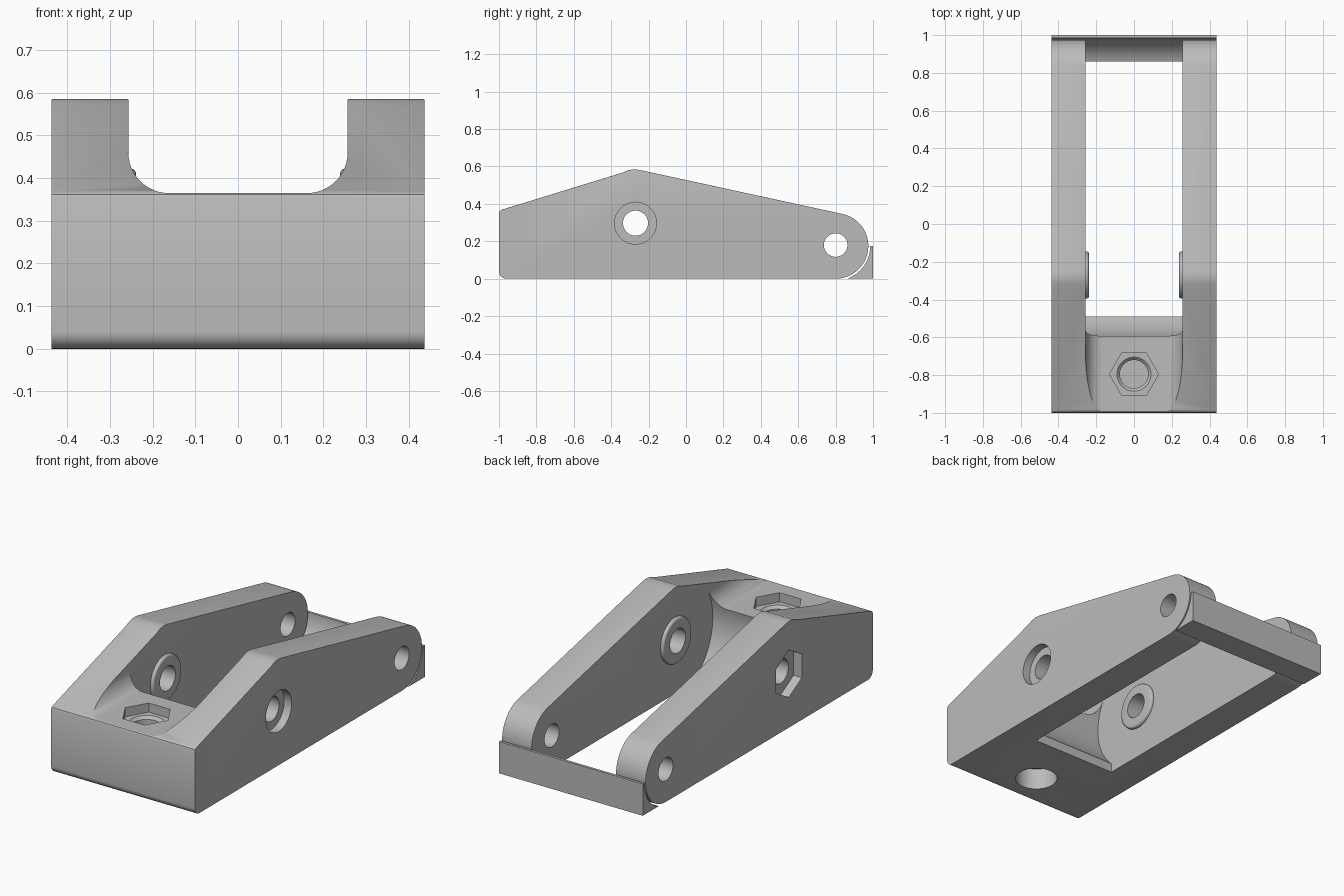
import bpy, bmesh, math
from mathutils import Matrix, Vector

old = bpy.data.objects.get("Cube")
if old:
    bpy.data.objects.remove(old, do_unlink=True)

HALF, INNER = 0.437, 0.257          # outer and inner faces of the arms
FLOOR = 0.365                       # top of the front block
BOLT = (-0.27, 0.297)               # y, z of the side bolt
PIN = (0.8, 0.175)                  # y, z of the rear pin

grey = bpy.data.materials.new("plain grey")
grey.use_nodes = True
colour = (0.5, 0.5, 0.5, 1)
grey.diffuse_color = colour
grey.node_tree.nodes["Principled BSDF"].inputs["Base Color"].default_value = colour


def make(name, bm):
    bmesh.ops.recalc_face_normals(bm, faces=bm.faces)
    mesh = bpy.data.meshes.new(name)
    bm.to_mesh(mesh)
    bm.free()
    mesh.materials.append(grey)
    ob = bpy.data.objects.new(name, mesh)
    bpy.context.collection.objects.link(ob)
    return ob


def prism(name, points, direction):
    """Extrude a closed loop of 3D points."""
    bm = bmesh.new()
    face = bm.faces.new([bm.verts.new(p) for p in points])
    out = bmesh.ops.extrude_face_region(bm, geom=[face])
    verts = [g for g in out["geom"] if isinstance(g, bmesh.types.BMVert)]
    bmesh.ops.translate(bm, verts=verts, vec=direction)
    return make(name, bm)


def side_prism(name, yz, half=HALF):
    return prism(name, [(-half, y, z) for y, z in yz], (2 * half, 0, 0))


def arc(cx, cy, r, a0, a1, n):
    steps = [math.radians(a0 + (a1 - a0) * i / n) for i in range(n + 1)]
    return [(cx + r * math.cos(a), cy + r * math.sin(a)) for a in steps]


def rod(name, start, end, r, sides=48, r2=None, soft=0):
    """Cylinder, cone or hexagon between two points, optionally with a soft far rim."""
    a, b = Vector(start), Vector(end)
    bm = bmesh.new()
    bmesh.ops.create_cone(bm, cap_ends=True, segments=sides, radius1=r,
                          radius2=r if r2 is None else r2, depth=(b - a).length)
    if soft:
        rim = [e for e in bm.edges if all(v.co.z > 0 for v in e.verts)]
        bmesh.ops.bevel(bm, geom=rim, offset=soft, segments=4, profile=0.5, affect='EDGES')
    turn = (b - a).to_track_quat('Z', 'Y').to_matrix().to_4x4()
    bmesh.ops.transform(bm, verts=bm.verts, matrix=Matrix.Translation((a + b) / 2) @ turn)
    return make(name, bm)


def boolean(ob, tool, operation='DIFFERENCE'):
    mod = ob.modifiers.new("shape", 'BOOLEAN')
    mod.object, mod.operation, mod.solver = tool, operation, 'EXACT'
    graph = bpy.context.evaluated_depsgraph_get()
    mesh = bpy.data.meshes.new_from_object(ob.evaluated_get(graph))
    ob.modifiers.clear()
    ob.data = mesh
    bpy.data.objects.remove(tool, do_unlink=True)


def smooth(ob):
    bpy.ops.object.select_all(action='DESELECT')
    ob.select_set(True)
    bpy.context.view_layer.objects.active = ob
    bpy.ops.object.shade_smooth_by_angle(angle=math.radians(32))


# Body: side outline with soft nose, peak and round rear end
outline = arc(-0.96, 0.04, 0.04, 270, 180, 8)
outline += [(-1, 0.352), (-0.996, 0.362), (-0.985, 0.369)]
outline += [(-0.34, 0.567), (-0.31, 0.58), (-0.28, 0.585), (-0.25, 0.582)]
outline += arc(*PIN, 0.175, 78, -90, 32)
body = side_prism("body", outline)

# Channel between the arms, with large fillets at the floor
fillet = 0.095
channel = arc(INNER - fillet, FLOOR + fillet, fillet, 270, 360, 12) + [(INNER, 0.8), (-INNER, 0.8)]
channel += arc(fillet - INNER, FLOOR + fillet, fillet, 180, 270, 12)
boolean(body, prism("channel", [(x, -1.2, z) for x, z in channel], (0, 2.4, 0)))

# Opening behind the front block, with a curved clearance
boolean(body, side_prism("opening", [(-0.49, -0.1), (1.2, -0.1), (1.2, 0.7), (-0.49, 0.7)], INNER))
boolean(body, rod("clearance", (-INNER, *BOLT), (INNER, *BOLT), 0.33, 96))

# Soften the long top edges of the arms
bm = bmesh.new()
bm.from_mesh(body.data)
bmesh.ops.remove_doubles(bm, verts=bm.verts, dist=0.0002)


def is_top_edge(e):
    xs = [abs(v.co.x) for v in e.verts]
    outer = all(abs(x - HALF) < 0.001 for x in xs)
    inner = all(abs(x - INNER) < 0.001 for x in xs) and min(v.co.y for v in e.verts) > -0.71
    top = any(f.normal.z > 0.9 for f in e.link_faces)
    wall = any(abs(f.normal.x) > 0.9 for f in e.link_faces)
    return (outer or inner) and top and wall and min(v.co.z for v in e.verts) > 0.345


edges = [e for e in bm.edges if is_top_edge(e)]
bmesh.ops.bevel(bm, geom=edges, offset=0.014, segments=3, profile=0.5,
                affect='EDGES', clamp_overlap=True)
bm.to_mesh(body.data)
bm.free()

# Raised bosses on the inner walls
for s in (-1, 1):
    boss = rod("boss", (s * 0.3, *BOLT), (s * 0.239, *BOLT), 0.125, soft=0.012)
    boolean(body, boss, 'UNION')

# Side bolt hole: round counterbore on the left, hexagon on the right
boolean(body, rod("bolt_hole", (-1, *BOLT), (1, *BOLT), 0.067))
boolean(body, rod("counterbore", (0.392, *BOLT), (0.5, *BOLT), 0.112))
boolean(body, rod("side_hexagon", (-0.5, *BOLT), (-0.387, *BOLT), 0.13, 6))

# Rear pin holes
boolean(body, rod("pin_hole", (-1, 0.8, 0.18), (1, 0.8, 0.18), 0.063))

# Vertical bolt hole with hexagon above and counterbore below
hx, hy = 0, -0.795
boolean(body, rod("vertical_hole", (hx, hy, -0.1), (hx, hy, 0.6), 0.075))
boolean(body, rod("hole_chamfer", (hx, hy, 0.295), (hx, hy, 0.325), 0.07, r2=0.1))
boolean(body, rod("lower_counterbore", (hx, hy, -0.1), (hx, hy, 0.12), 0.108))
bm = bmesh.new()
ring = [(0.13 * math.cos(i * math.pi / 3), hy + 0.13 * math.sin(i * math.pi / 3), 0.315) for i in range(6)]
bm.free()
boolean(body, prism("top_hexagon", ring, (0, 0, 0.2)))
smooth(body)

# Rear plate, hollowed to clear the round arm ends
hollow = arc(*PIN, 0.185, -71, 0, 20)
plate = side_prism("rear_plate", [(1, 0.175), (1, 0)] + hollow)
smooth(plate)
